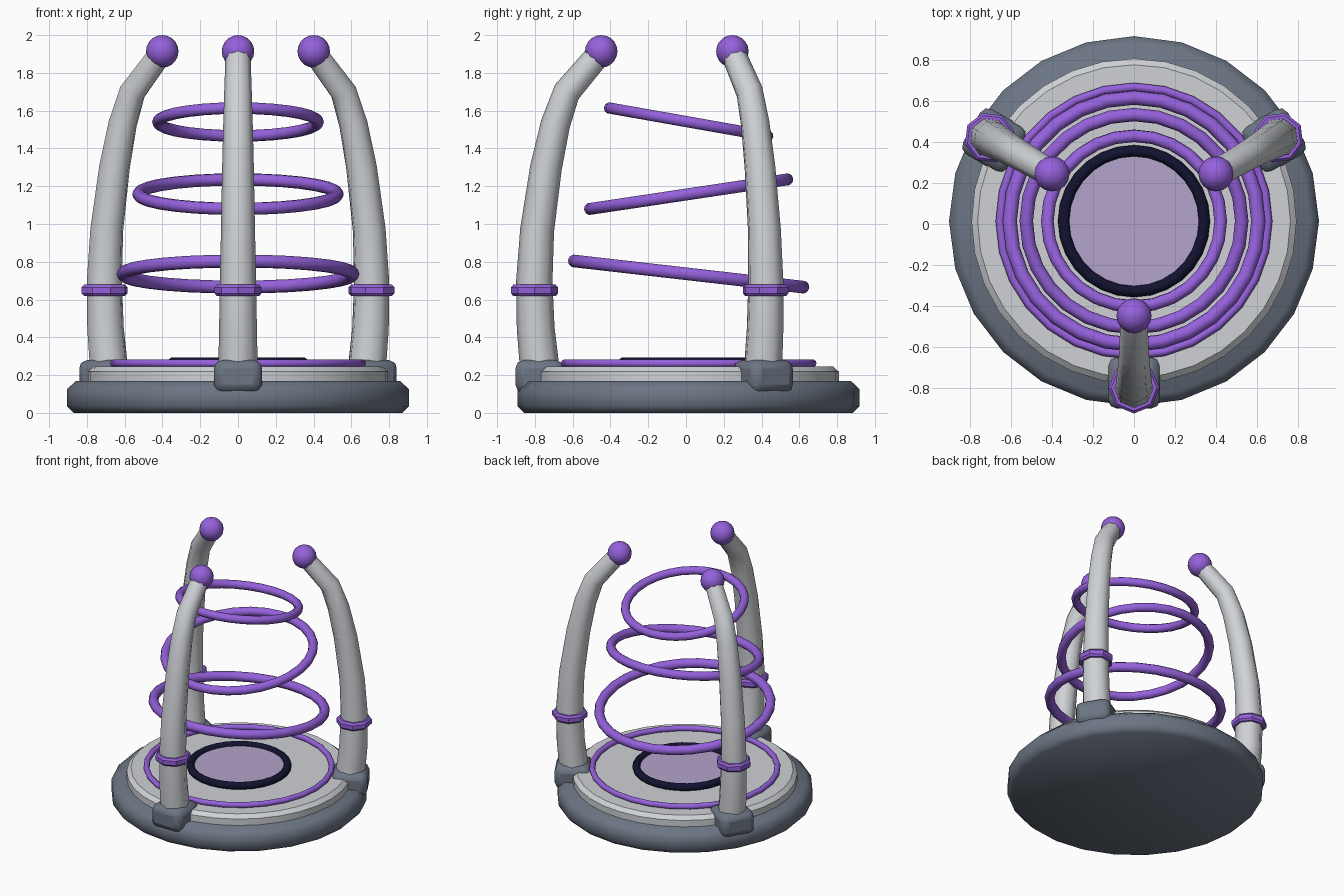
import bpy, bmesh
from math import sin, cos, pi, radians
from mathutils import Vector, Matrix

cube = bpy.data.objects.get("Cube")
if cube:
    bpy.data.objects.remove(cube, do_unlink=True)

CENTRE = Vector((0, 0.014, 0))


def material(name, rgb):
    m = bpy.data.materials.new(name)
    m.use_nodes = True
    m.diffuse_color = (*rgb, 1)
    m.node_tree.nodes["Principled BSDF"].inputs["Base Color"].default_value = (*rgb, 1)
    return m


PURPLE = material("purple", (0.30, 0.12, 0.71))
PALE = material("pale grey", (0.62, 0.64, 0.67))
SLATE = material("slate grey", (0.15, 0.18, 0.23))
NAVY = material("dark navy", (0.006, 0.006, 0.03))
LILAC = material("lilac", (0.46, 0.37, 0.60))


def finish(obj, name, mat, angle=40):
    obj.name = name
    obj.data.materials.append(mat)
    bpy.ops.object.select_all(action="DESELECT")
    obj.select_set(True)
    bpy.context.view_layer.objects.active = obj
    bpy.ops.object.shade_smooth_by_angle(angle=radians(angle))
    return obj


def skin(name, rings, mat, angle=40):
    """Bridge a list of equal rings of points and cap both ends."""
    bm = bmesh.new()
    loops = [[bm.verts.new(p) for p in ring] for ring in rings]
    n = len(loops[0])
    for a, b in zip(loops, loops[1:]):
        for i in range(n):
            j = (i + 1) % n
            bm.faces.new((a[i], a[j], b[j], b[i]))
    bm.faces.new(loops[0][::-1])
    bm.faces.new(loops[-1])
    bmesh.ops.recalc_face_normals(bm, faces=bm.faces)
    me = bpy.data.meshes.new(name)
    bm.to_mesh(me)
    bm.free()
    obj = bpy.data.objects.new(name, me)
    bpy.context.collection.objects.link(obj)
    return finish(obj, name, mat, angle)


def lathe(name, profile, sides, mat, centre=CENTRE, angle=50):
    rings = [[centre + Vector((r * cos(2 * pi * i / sides), r * sin(2 * pi * i / sides), z))
              for i in range(sides)] for r, z in profile]
    return skin(name, rings, mat, angle)


def hoop(name, outer, tube, z, mat, tilt=0):
    bpy.ops.mesh.primitive_torus_add(
        major_radius=outer - tube, minor_radius=tube, major_segments=28, minor_segments=10,
        location=CENTRE + Vector((0, 0, z)), rotation=(radians(tilt), 0, 0))
    return finish(bpy.context.object, name, mat)


# Platform
lathe("base", [(0.87, 0), (0.905, 0.035), (0.905, 0.125), (0.86, 0.168)], 24, SLATE)
lathe("deck", [(0.795, 0.16), (0.795, 0.218), (0.765, 0.245)], 32, PALE, angle=30)
hoop("deck_ring", 0.677, 0.021, 0.262, PURPLE)
hoop("portal_rim", 0.372, 0.028, 0.267, NAVY)
lathe("portal_disc", [(0.335, 0.24), (0.335, 0.27)], 28, LILAC)

# Tilted floating hoops
hoop("lower_hoop", 0.643, 0.035, 0.735, PURPLE, -6.5)
hoop("middle_hoop", 0.56, 0.033, 1.158, PURPLE, 8.5)
hoop("upper_hoop", 0.455, 0.031, 1.54, PURPLE, -10)

# Curved arms: distance from the axis, height, thickness
ARM = [(0.785, 0.2, 0.105), (0.81, 0.45, 0.1), (0.817, 0.7, 0.096), (0.802, 0.97, 0.09),
       (0.755, 1.3, 0.084), (0.705, 1.53, 0.078), (0.645, 1.7, 0.073), (0.475, 1.9, 0.066)]


def arm_rings(turn):
    pts = [Vector((r, 0, z)) for r, z, _ in ARM]
    rings = []
    for k, (_, _, size) in enumerate(ARM):
        ahead = (pts[min(k + 1, len(pts) - 1)] - pts[max(k - 1, 0)]).normalized()
        side = Vector((0, 1, 0))
        out = side.cross(ahead)
        rings.append([CENTRE + turn @ (pts[k] + size * (cos(i * pi / 4) * out + sin(i * pi / 4) * side))
                      for i in range(8)])
    return rings


for label, degrees in (("front", -90), ("left", 30), ("right", 150)):
    turn = Matrix.Rotation(radians(degrees), 3, "Z")
    skin(label + "_arm", arm_rings(turn), PALE, 50)

    # Chamfered foot block
    bpy.ops.mesh.primitive_cube_add(size=1, location=CENTRE + turn @ Vector((0.79, 0, 0.193)),
                                    rotation=(0, 0, radians(degrees)))
    foot = bpy.context.object
    foot.scale = (0.255, 0.255, 0.175)
    bpy.ops.object.transform_apply(location=False, rotation=False, scale=True)
    bevel = foot.modifiers.new("bevel", "BEVEL")
    bevel.width = 0.045
    bevel.segments = 2
    finish(foot, label + "_foot", SLATE, 50)

    # Octagonal collar
    spot = CENTRE + turn @ Vector((0.816, 0, 0.649))
    collar = lathe(label + "_collar", [(0.09, -0.03), (0.112, -0.03), (0.125, -0.016),
                                       (0.125, 0.016), (0.112, 0.03), (0.09, 0.03)],
                   8, PURPLE, Vector(), 30)
    collar.location = spot
    collar.rotation_euler.z = radians(degrees)

    # Ball tip
    bpy.ops.mesh.primitive_uv_sphere_add(segments=16, ring_count=10, radius=0.086,
                                         location=CENTRE + turn @ Vector((0.463, 0, 1.914)))
    finish(bpy.context.object, label + "_tip", PURPLE)
